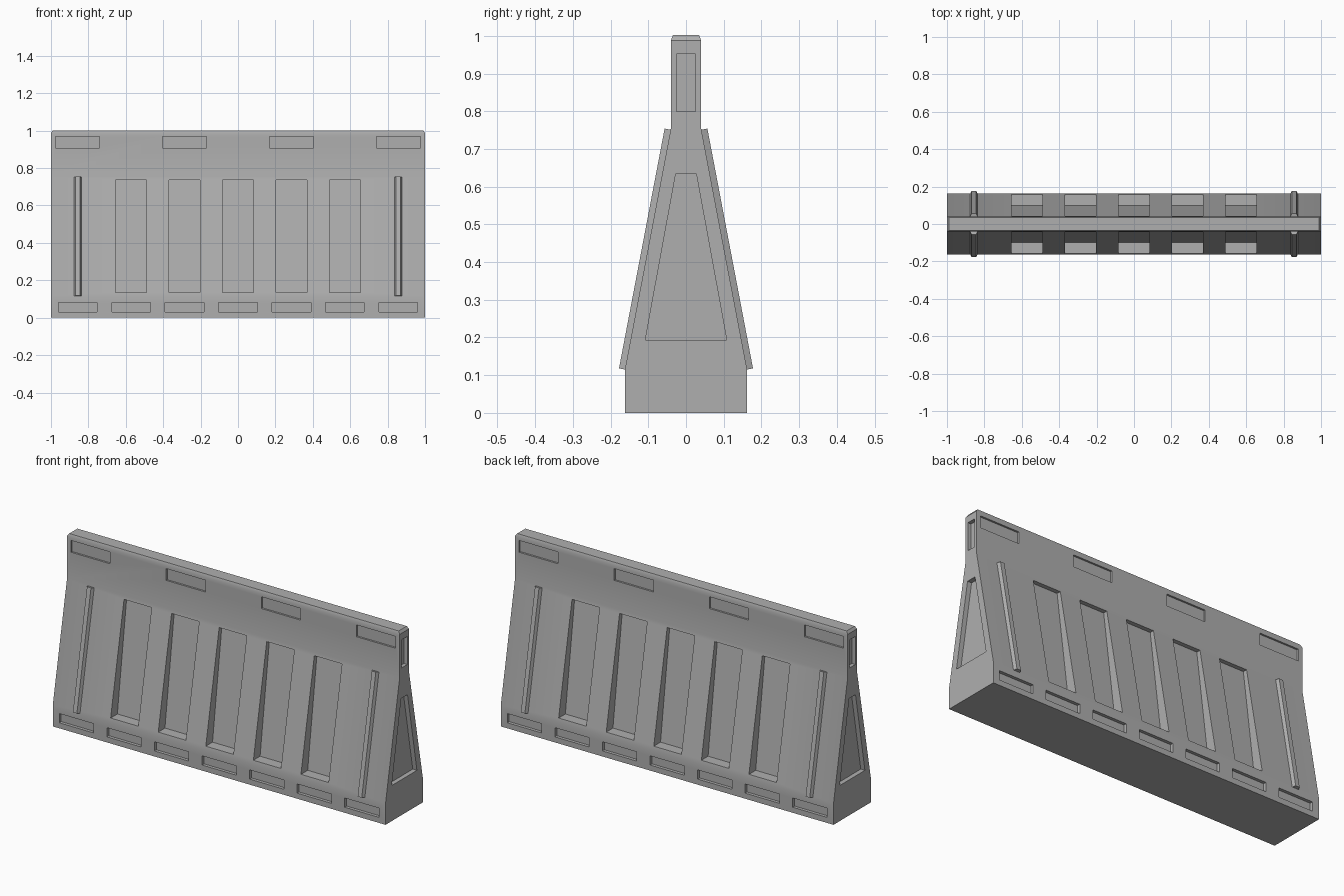
import bpy, bmesh
from math import radians
from mathutils import Vector

if "Cube" in bpy.data.objects:
    bpy.data.objects.remove(bpy.data.objects["Cube"])

grey = bpy.data.materials.new("dark_grey")
grey.diffuse_color = (0.43, 0.43, 0.43, 1)
grey.use_nodes = True
grey.node_tree.nodes["Principled BSDF"].inputs["Base Color"].default_value = grey.diffuse_color


def finish(bm, name):
    bmesh.ops.recalc_face_normals(bm, faces=bm.faces)
    mesh = bpy.data.meshes.new(name)
    bm.to_mesh(mesh)
    bm.free()
    mesh.materials.append(grey)
    obj = bpy.data.objects.new(name, mesh)
    bpy.context.collection.objects.link(obj)
    return obj


def loft(bm, a, b):
    """Closed solid between two matching point loops."""
    va = [bm.verts.new(p) for p in a]
    vb = [bm.verts.new(p) for p in b]
    n = len(va)
    bm.faces.new(va)
    bm.faces.new(vb[::-1])
    for i in range(n):
        j = (i + 1) % n
        bm.faces.new((va[i], vb[i], vb[j], va[j]))


def rect(x0, x1, y0, z0, y1, z1):
    return [(x0, y0, z0), (x1, y0, z0), (x1, y1, z1), (x0, y1, z1)]


# Barrier body: extruded profile with a chamfered top
half = [(0.162, 0), (0.162, 0.115), (0.04, 0.755), (0.04, 0.988)]
profile = half + [(-y, z) for y, z in reversed(half)]
bm = bmesh.new()
loft(bm, [(-1, y, z) for y, z in profile], [(1, y, z) for y, z in profile])
top = max(bm.faces, key=lambda f: f.calc_center_median().z)
new = bmesh.ops.extrude_face_region(bm, geom=[top])
bm.faces.remove(top)
for v in new["geom"]:
    if isinstance(v, bmesh.types.BMVert):
        v.co = Vector((v.co.x * 0.99, v.co.y * 0.87, 1.002))
body = finish(bm, "barrier_body")

# Recess cutters
bm = bmesh.new()
for s in (-1, 1):
    # five tall tapered pockets
    for i in range(-2, 3):
        x = i * 0.286
        loft(bm, rect(x - .083, x + .083, s * .1, .136, s * .02, .737),
             rect(x - .083, x + .083, s * .3, .136, s * .3, .737))
    # slots along the foot
    for i in range(-3, 4):
        x = i * 0.286
        loft(bm, rect(x - .103, x + .103, s * .145, .03, s * .145, .08),
             rect(x - .103, x + .103, s * .3, .03, s * .3, .08))
    # slots along the top rail
    for x in (-.858, -.286, .286, .858):
        loft(bm, rect(x - .118, x + .118, s * .03, .906, s * .03, .97),
             rect(x - .118, x + .118, s * .3, .906, s * .3, .97))
    # end pockets
    for x, ends in ((.975, [(-.108, .193), (.108, .193), (.027, .635), (-.027, .635)]),
                    (.98, [(-.025, .8), (.025, .8), (.025, .952), (-.025, .952)])):
        loft(bm, [(s * x, y, z) for y, z in ends], [(s * 1.1, y, z) for y, z in ends])
cutter = finish(bm, "recess_cutter")
cutter.hide_render = True

mod = body.modifiers.new("recesses", "BOOLEAN")
mod.operation = "DIFFERENCE"
mod.solver = "EXACT"
mod.object = cutter
bpy.context.view_layer.objects.active = body
body.select_set(True)
bpy.ops.object.modifier_apply(modifier=mod.name)
bpy.data.objects.remove(cutter)
# the shallow bend between slope and rail is shaded smooth
bpy.ops.object.shade_smooth_by_angle(angle=radians(30))

# Raised guide strips on the sloping faces, narrower on the outside
low, high = Vector((0, 0.162, 0.115)), Vector((0, 0.041, 0.751))
along = (high - low).normalized()
out = Vector((0, along.z, -along.y))
section = [(-.022, -.004), (.022, -.004), (.012, .016), (-.012, .016)]
bm = bmesh.new()
for sx in (-1, 1):
    for sy in (-1, 1):
        loops = []
        for p in (low, high):
            pts = [p + out * h + Vector((sx * .856 + w, 0, 0)) for w, h in section]
            loops.append([(q.x, q.y * sy, q.z) for q in pts])
        loft(bm, *loops)
finish(bm, "guide_strips")
